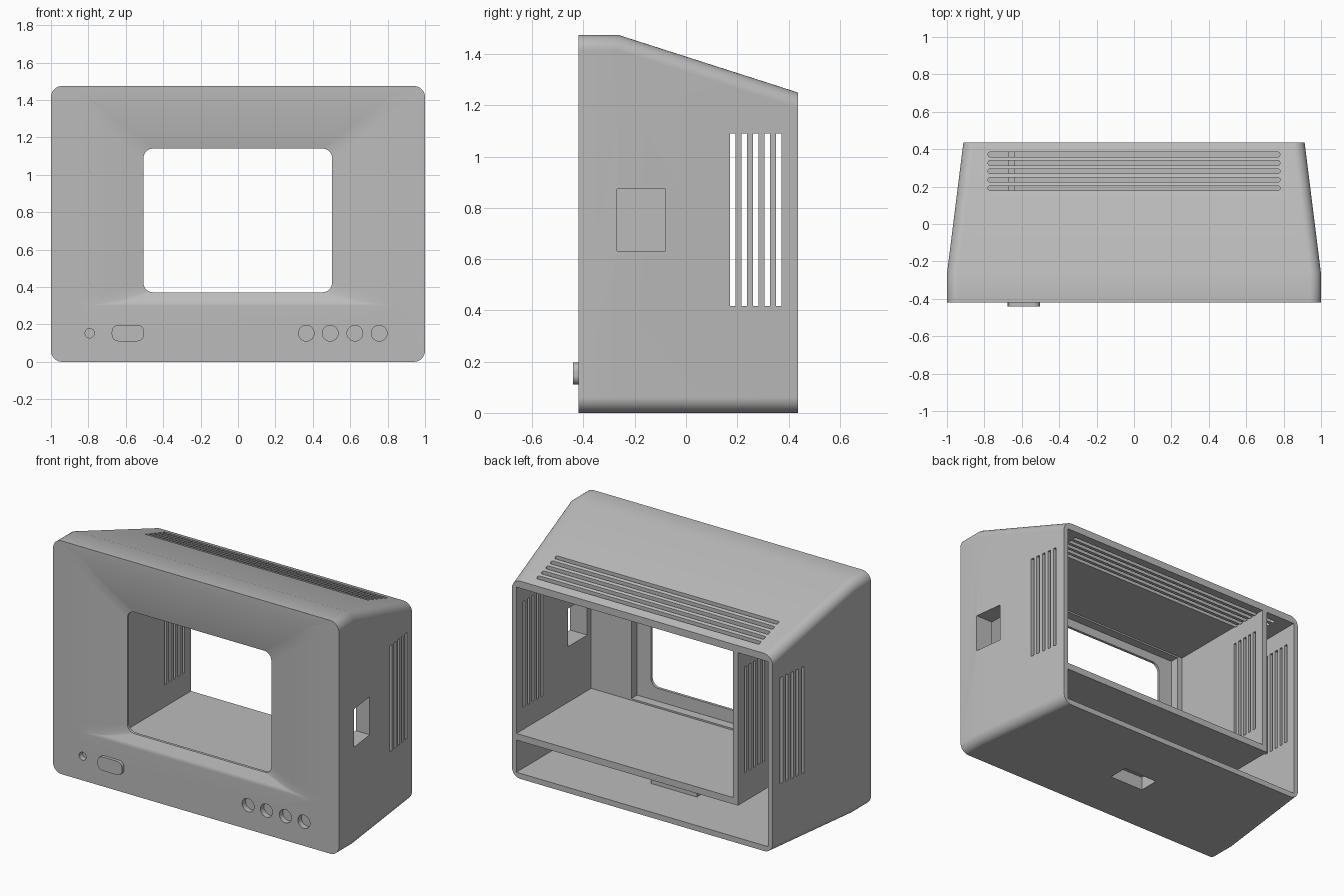
import bpy, bmesh, math

cube = bpy.data.objects.get("Cube")
if cube:
    bpy.data.objects.remove(cube, do_unlink=True)

plastic = bpy.data.materials.new("grey_plastic")
plastic.use_nodes = True
GREY = (0.5, 0.5, 0.5, 1)
plastic.diffuse_color = GREY
plastic.node_tree.nodes["Principled BSDF"].inputs["Base Color"].default_value = GREY


def outline(u0, u1, v0, v1, r, steps=8):
    """Rectangle with rounded corners."""
    if r == 0:
        return [(u0, v0), (u1, v0), (u1, v1), (u0, v1)]
    points = []
    corners = [(u1 - r, v1 - r), (u0 + r, v1 - r), (u0 + r, v0 + r), (u1 - r, v0 + r)]
    for k, (cu, cv) in enumerate(corners):
        for i in range(steps + 1):
            a = math.pi / 2 * (k + i / steps)
            points.append((cu + r * math.cos(a), cv + r * math.sin(a)))
    return points


def loft(name, sections, r=0.0, axis="y"):
    """Solid through rectangles (depth, u0, u1, v0, v1) along an axis."""
    place = {"x": lambda d, u, v: (d, u, v),
             "y": lambda d, u, v: (u, d, v),
             "z": lambda d, u, v: (u, v, d)}[axis]
    bm = bmesh.new()
    rings = [[bm.verts.new(place(s[0], u, v)) for u, v in outline(*s[1:], r)]
             for s in sections]
    for a, b in zip(rings, rings[1:]):
        for i in range(len(a)):
            j = (i + 1) % len(a)
            bm.faces.new((a[i], a[j], b[j], b[i]))
    bm.faces.new(rings[0])
    bm.faces.new(rings[-1])
    bmesh.ops.recalc_face_normals(bm, faces=bm.faces)
    mesh = bpy.data.meshes.new(name)
    bm.to_mesh(mesh)
    bm.free()
    mesh.materials.append(plastic)
    obj = bpy.data.objects.new(name, mesh)
    bpy.context.collection.objects.link(obj)
    return obj


def prism(name, d0, d1, rect, r=0.0, axis="y"):
    return loft(name, [(d0, *rect), (d1, *rect)], r, axis)


def combine(target, tool, operation="DIFFERENCE"):
    """Apply a boolean and discard the tool."""
    mod = target.modifiers.new("cut", "BOOLEAN")
    mod.operation = operation
    mod.solver = "EXACT"
    mod.object = tool
    bpy.context.view_layer.objects.active = target
    bpy.ops.object.modifier_apply(modifier=mod.name)
    bpy.data.objects.remove(tool, do_unlink=True)


def finish(obj):
    bpy.ops.object.select_all(action="DESELECT")
    obj.select_set(True)
    bpy.context.view_layer.objects.active = obj
    bpy.ops.object.shade_smooth_by_angle(angle=math.radians(22))
    obj.modifiers.new("flat_panels", "WEIGHTED_NORMAL").keep_sharp = True


# Outer shell: straight front rim, tapering towards the back
FRONT, BACK = -0.42, 0.437
case = loft("case", [(FRONT, -1, 1, 0, 1.475),
                     (-0.265, -1, 1, 0, 1.475),
                     (BACK, -0.912, 0.912, 0, 1.25)], r=0.06)

# Compartments open at the back: screen bay, side bay, lower bay
INNER = -0.31
for rect in [(-0.635, 0.88, 0.28, 1.205),
             (-0.88, -0.67, 0.1, 1.205),
             (-0.88, 0.88, 0.035, 0.238)]:
    combine(case, prism("bay", INNER, 0.6, rect))

# Screen seat behind the bezel
combine(case, prism("seat", -0.368, -0.25, (-0.6, 0.6, 0.29, 1.195)))

# Dished bezel and screen opening
opening = (-0.505, 0.503, 0.372, 1.14)
combine(case, loft("dish", [(-0.46, -0.86, 0.86, 0.30, 1.41),
                            (FRONT, -0.86, 0.86, 0.30, 1.41),
                            (-0.41, -0.68, 0.68, 0.32, 1.27),
                            (-0.385, *opening),
                            (-0.34, *opening)], r=0.05))

# Ventilation slots through the sides and the roof
for i in range(5):
    y = 0.171 + 0.045 * i
    combine(case, prism("side_slot", -1.2, 1.2, (y, y + 0.022, 0.418, 1.09), axis="x"))
    y += 0.008
    combine(case, prism("roof_slot", 1.2, 1.6, (-0.78, 0.78, y, y + 0.025), 0.01, "z"))

# Port through the left wall
combine(case, prism("port", 0.8, 1.2, (-0.27, -0.08, 0.632, 0.873), axis="x"))

# Pocket in the underside with its housing inside
combine(case, prism("housing", 0.02, 0.12, (-0.16, 0.16, -0.12, 0.12), axis="z"), "UNION")
combine(case, prism("pocket", -0.1, 0.085, (-0.12, 0.12, -0.07, 0.06), axis="z"))

# Round recesses for knobs and the small lamp
for x, r in [(0.365, 0.042), (0.493, 0.042), (0.625, 0.042), (0.755, 0.042), (-0.793, 0.025)]:
    rect = (x - r, x + r, 0.153 - r, 0.153 + r)
    combine(case, prism("knob_hole", -0.5, -0.385, rect, r * 0.999))
finish(case)

# Power button
button = prism("power_button", -0.44, -0.40, (-0.675, -0.503, 0.11, 0.197), 0.035)
finish(button)
